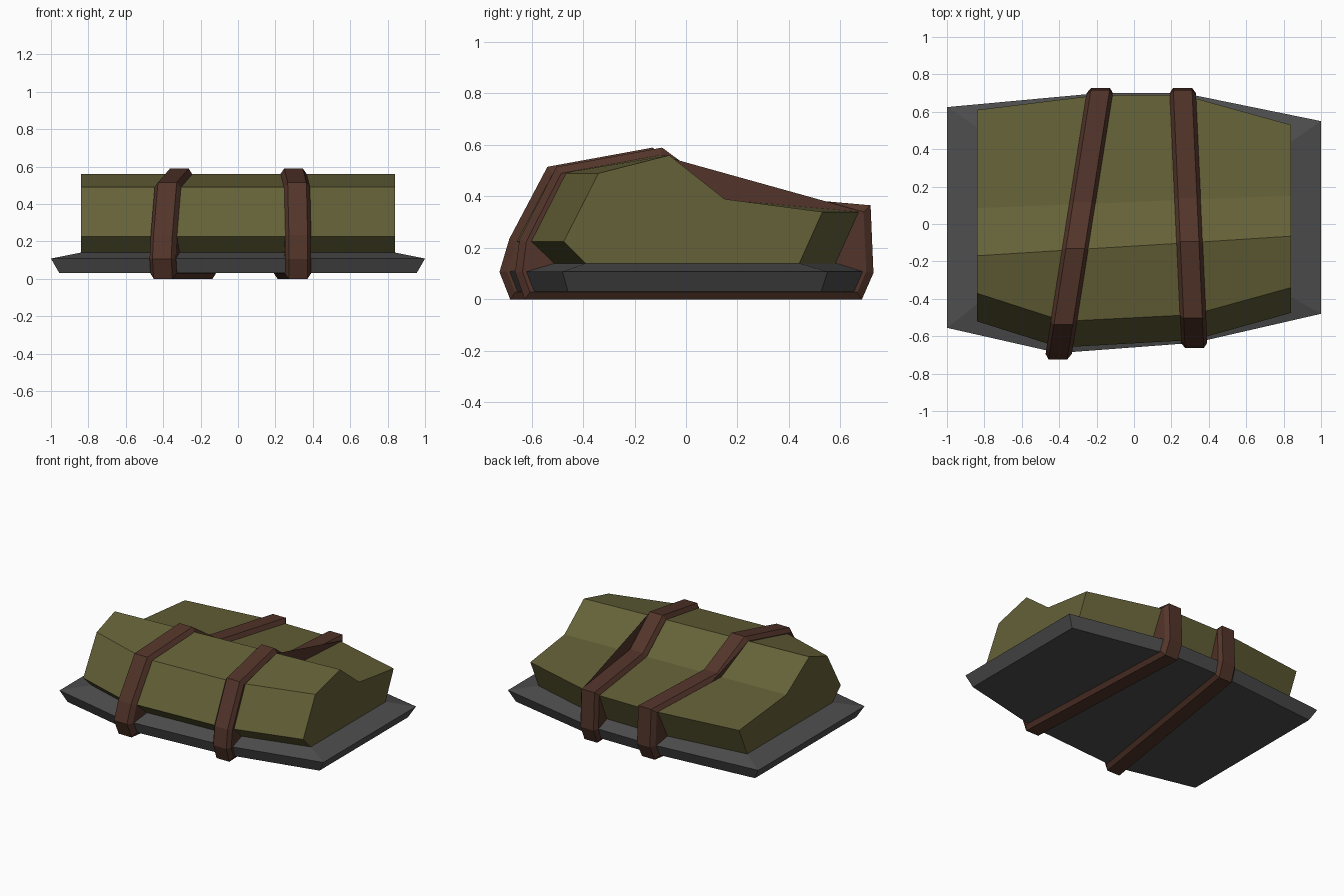
import bpy, bmesh
from mathutils import Vector

if "Cube" in bpy.data.objects:
    bpy.data.objects.remove(bpy.data.objects["Cube"])


def material(name, rgb):
    m = bpy.data.materials.new(name)
    m.diffuse_color = (*rgb, 1)
    m.use_nodes = True
    m.node_tree.nodes["Principled BSDF"].inputs["Base Color"].default_value = m.diffuse_color
    return m


def loft(name, rings, mat):
    """Skin a stack of equal closed rings and cap both ends."""
    bm = bmesh.new()
    loops = [[bm.verts.new(p) for p in ring] for ring in rings]
    n = len(loops[0])
    for a, b in zip(loops, loops[1:]):
        for i in range(n):
            j = (i + 1) % n
            bm.faces.new((a[i], a[j], b[j], b[i]))
    caps = [bm.faces.new(loops[0][::-1]), bm.faces.new(loops[-1])]
    bmesh.ops.triangulate(bm, faces=caps)
    bmesh.ops.recalc_face_normals(bm, faces=bm.faces)
    me = bpy.data.meshes.new(name)
    bm.to_mesh(me)
    bm.free()
    me.materials.append(mat)
    ob = bpy.data.objects.new(name, me)
    bpy.context.collection.objects.link(ob)
    return ob


def offset(poly, d):
    """Mitred outward offset of a clockwise (y, z) polygon."""
    out = []
    for i, p in enumerate(poly):
        p = Vector(p)
        e1 = (p - Vector(poly[i - 1])).normalized()
        e2 = (Vector(poly[(i + 1) % len(poly)]) - p).normalized()
        n1, n2 = Vector((-e1.y, e1.x)), Vector((-e2.y, e2.x))
        out.append(tuple(p + (n1 + n2) * d / (1 + n1.dot(n2))))
    return out


def line_x(front, back):
    """x along a strap line running from y=-0.71 to y=0.72."""
    return lambda y: front + (back - front) * (y + 0.71) / 1.43


left_line, right_line = line_x(-0.405, -0.18), line_x(0.325, 0.26)
canvas = material("olive canvas", (0.13, 0.12, 0.04))
leather = material("brown leather", (0.085, 0.035, 0.023))
slate = material("dark grey", (0.075, 0.075, 0.075))

# Folded canvas bundle: height, then y at left end, two strap lines, right end
rows = [
    (0.14, -0.43, -0.57, -0.53, -0.39),
    (0.225, -0.52, -0.66, -0.62, -0.475),
    (0.49, -0.37, -0.52, -0.485, -0.34),
    (0.56, -0.17, -0.137, -0.10, -0.065),
    (0.39, 0.085, 0.107, 0.13, 0.15),
    (0.34, 0.61, 0.69, 0.69, 0.53),
    (0.14, 0.52, 0.60, 0.60, 0.44),
]
lines = [lambda y: -0.84, left_line, right_line, lambda y: 0.84]
stations = [[(fx(r[k + 1]), r[k + 1], r[0]) for r in rows]
            for k, fx in enumerate(lines)]
loft("canvas_bundle", stations, canvas)

# Base tray: inset bottom, wide rim, top rising to the foot of the bundle
rim = [(-1, -0.555), (-0.405, -0.69), (0.325, -0.635), (1, -0.48),
       (1, 0.55), (0.265, 0.70), (-0.185, 0.70), (-1, 0.625)]
bottom = [(x * 0.955, y * 0.955, 0.03) for x, y in rim]
middle = [(x, y, 0.108) for x, y in rim]
top = [s[0] for s in stations] + [s[-1] for s in reversed(stations)]
loft("base_tray", [bottom, middle, top], slate)

# Straps: solid bands with a bevelled outer edge, wrapped around everything
for name, fx, k, rim_y in (("left_strap", left_line, 2, -0.695),
                           ("right_strap", right_line, 3, -0.635)):
    inner = [(rim_y * 0.955, 0.028), (rim_y, 0.108)]
    inner += [(r[k], r[0]) for r in rows[1:-1]]
    inner += [(0.70, 0.108), (0.665, 0.028)]
    outer = offset(inner, 0.028)
    rings = [[(fx(y) + w, y, z) for y, z in poly]
             for poly, w in ((inner, -0.07), (outer, -0.05),
                             (outer, 0.05), (inner, 0.07))]
    loft(name, rings, leather)
